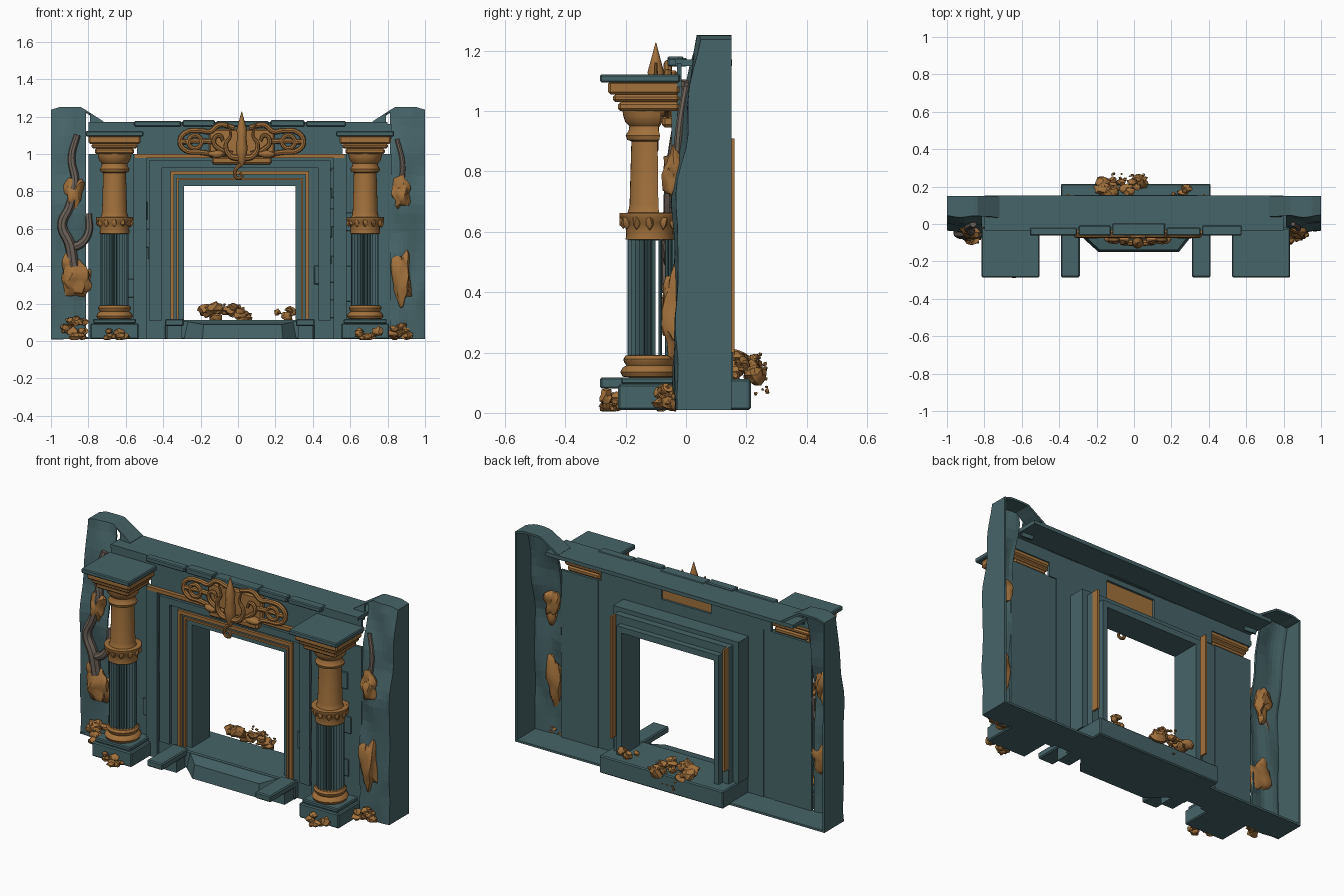
import bpy, bmesh, math, random
from mathutils import Vector, noise

if "Cube" in bpy.data.objects:
    bpy.data.objects.remove(bpy.data.objects["Cube"])
random.seed(4)

def mat(name, c):
    m = bpy.data.materials.new(name)
    m.diffuse_color = (*c, 1)
    m.use_nodes = True
    m.node_tree.nodes["Principled BSDF"].inputs["Base Color"].default_value = m.diffuse_color
    return m
STONE = mat("teal stone", (0.062, 0.128, 0.138))
GOLD = mat("aged gold", (0.36, 0.165, 0.045))
ROOT = mat("grey brown root", (0.15, 0.12, 0.10))
C = 0.01  # symmetry axis of the doorway and columns

def finish(name, bm, m, smooth=False):
    bmesh.ops.recalc_face_normals(bm, faces=bm.faces)
    me = bpy.data.meshes.new(name)
    bm.to_mesh(me)
    bm.free()
    me.materials.append(m)
    ob = bpy.data.objects.new(name, me)
    bpy.context.collection.objects.link(ob)
    if smooth:
        bpy.context.view_layer.objects.active = ob
        ob.select_set(True)
        bpy.ops.object.shade_smooth_by_angle(angle=math.radians(40))
        ob.select_set(False)
    return ob

def box(name, x0, x1, y0, y1, z0, z1, m=STONE, top=1.0, bevel=0.0):
    bm = bmesh.new()
    bmesh.ops.create_cube(bm, size=1)
    for v in bm.verts:
        k = top if v.co.z > 0 else 1
        v.co = ((x0+x1)/2 + v.co.x*(x1-x0)*k, (y0+y1)/2 + v.co.y*(y1-y0), (z0+z1)/2 + v.co.z*(z1-z0))
    if bevel:
        bmesh.ops.bevel(bm, geom=bm.edges[:], offset=bevel, segments=1, affect='EDGES')
    return finish(name, bm, m)

def pair(name, x0, x1, *a, **k):
    for s in (-1, 1):
        p, q = sorted((C+s*x0, C+s*x1))
        box(name, p, q, *a, **k)

def frame(name, hi, ho, zi, zo, y0, y1, m=STONE):
    pair(name + "_side", hi, ho, y0, y1, 0.11, zo, m)
    box(name + "_top", C-hi, C+hi, y0, y1, zi, zo, m)

def lathe(name, prof, cx, cy, m, a0=0, a1=360, n=28, flute=0.0):
    bm = bmesh.new()
    rows = []
    for r, z in prof:
        row = []
        for i in range(n+1):
            a = math.radians(a0+(a1-a0)*i/n)
            rr = r-flute*(i % 2)
            row.append(bm.verts.new((cx+rr*math.cos(a), cy+rr*math.sin(a), z)))
        rows.append(row)
    for p, q in zip(rows, rows[1:]):
        for i in range(n):
            bm.faces.new((p[i], p[i+1], q[i+1], q[i]))
    bmesh.ops.remove_doubles(bm, verts=bm.verts, dist=1e-5)
    return finish(name, bm, m, not flute)

def tube(name, pts, r, m=GOLD, taper=1.0, closed=False):
    cu = bpy.data.curves.new(name, 'CURVE')
    cu.dimensions = '3D'
    cu.bevel_depth, cu.bevel_resolution, cu.resolution_u = r, 2, 6
    cu.use_fill_caps = True
    sp = cu.splines.new('BEZIER')
    sp.bezier_points.add(len(pts)-1)
    sp.use_cyclic_u = closed
    for i, (b, p) in enumerate(zip(sp.bezier_points, pts)):
        b.co = p
        b.handle_left_type = b.handle_right_type = 'AUTO'
        b.radius = 1+(taper-1)*i/(len(pts)-1)
    ob = bpy.data.objects.new(name, cu)
    bpy.context.collection.objects.link(ob)
    me = bpy.data.meshes.new_from_object(ob.evaluated_get(bpy.context.evaluated_depsgraph_get()))
    bpy.data.objects.remove(ob)
    bm = bmesh.new()
    bm.from_mesh(me)
    finish(name, bm, m, True)

def rock(name, c, size, m=GOLD, rough=0.3, sub=2):
    bm = bmesh.new()
    bmesh.ops.create_icosphere(bm, subdivisions=sub, radius=1)
    off = Vector([random.uniform(0, 50) for _ in range(3)])
    for v in bm.verts:
        d = 1+rough*noise.noise(v.co*1.6+off)
        v.co = [max(c[i]+v.co[i]*size[i]*d, 0.005 if i == 2 else -9) for i in range(3)]
    return finish(name, bm, m, True)

def pile(name, x, y, z, n, size):
    for _ in range(n):
        r = random.uniform(0.6, 1.1)*size
        h = random.random()
        rock(name, [random.uniform(*x), random.uniform(*y), z[0]+(z[1]-z[0])*h], (r, r*0.8, r*0.75), rough=0.7)

# hollow wall: front sheets, roof, floor, seen open from the back
pair("wall_side_panel", 0.57, 0.81, -0.03, -0.015, 0.01, 1.0)
pair("wall_pilaster", 0.50, 0.57, -0.048, -0.02, 0.01, 1.0)
pair("wall_door_panel", 0.40, 0.50, -0.03, -0.015, 0.01, 1.0)
box("lintel_panel", C-0.4, C+0.4, -0.03, -0.015, 0.91, 1.0)
pair("frieze", 0.16, 0.55, -0.03, -0.015, 1.0, 1.16)
pair("frieze_over_column", 0.55, 0.81, -0.03, -0.015, 1.08, 1.16)
box("frieze_centre", C-0.16, C+0.16, -0.03, -0.015, 1.12, 1.16)
box("roof", -0.8, 0.8, -0.035, 0.153, 1.15, 1.172)
box("floor_plate", -1, 1, -0.03, 0.15, 0.01, 0.022)
xs = [-0.56, -0.3, -0.12, 0.17, 0.36, 0.58]
for i, (a, b) in enumerate(zip(xs, xs[1:])):
    box("cornice_block", a+0.004, b-0.004, -0.062, -0.02+0.012*(i % 3), 1.148, 1.176+0.005*(i % 2), bevel=0.005)
for i in range(20):
    s = random.choice((-1, 1))
    x, z = C+s*random.uniform(0.43, 0.76), random.uniform(0.12, 0.92)
    box("stone_course", x-0.035, x+0.035, -0.036, -0.028, z-0.05, z+0.05, bevel=0.003)

# rough end posts: bulging front, sloped top and outer cheek
def post(s):
    def top(u):
        return 1.175+0.077*min(1, max(0, (u-0.72)/0.12)) - 0.015*max(0, (u-0.95)/0.05)
    def front(u, z):
        y = -0.028 if z < 0.75 else -0.028+0.078*((z-0.75)/0.5)**1.2
        return y+0.022*noise.noise((u*9*s, z*5, 3+s))-0.012*math.sin(min(1, max(0, (u-0.78)/0.22))*math.pi)
    bm = bmesh.new()
    rows = []
    for i in range(13):
        u = 0.72+0.28*i/12
        if u < 0.8:
            zs = [1.13+(top(u)-1.13)*j/24 for j in range(25)]
        else:
            zs = [0.01+(top(u)-0.01)*j/24 for j in range(25)]
        row = [bm.verts.new((s*u, front(u, z), z)) for z in zs]
        row.append(bm.verts.new((s*u, 0.15, top(u))))
        rows.append(row)
    for p, q in zip(rows, rows[1:]):
        for j in range(25):
            if p[0].co.z > 1 and q[0].co.z < 1 and j < 24:
                continue
            bm.faces.new((p[j], p[j+1], q[j+1], q[j]))
    bm.faces.new(rows[-1] + [bm.verts.new((s, 0.15, 0.01))])
    ob = finish("end_post", bm, STONE)
    mod = ob.modifiers.new("thickness", 'SOLIDIFY')
    mod.thickness, mod.offset = 0.012, -1
for s in (-1, 1):
    post(s)

# stepped doorway with gold trims
frame("door_outer_frame", 0.42, 0.485, 0.925, 0.965, -0.046, -0.02)
frame("door_tunnel_outer", 0.37, 0.405, 0.91, 0.935, -0.03, 0.08)
frame("door_tunnel_middle", 0.33, 0.37, 0.865, 0.91, -0.025, 0.12)
frame("door_tunnel_inner", 0.298, 0.33, 0.83, 0.865, -0.015, 0.155)
frame("gold_trim_outer", 0.352, 0.37, 0.89, 0.91, -0.045, -0.02, GOLD)
frame("gold_trim_inner", 0.328, 0.338, 0.862, 0.872, -0.035, -0.012, GOLD)
pair("gold_rear_strip", 0.358, 0.37, 0.12, 0.16, 0.2, 0.91, GOLD)
pair("gold_frieze_line", 0.15, 0.56, -0.052, -0.028, 0.98, 1.0, GOLD)

# hearth, threshold and front slabs
box("threshold", C-0.4, C+0.4, -0.06, 0.215, 0.01, 0.112, bevel=0.006)
bm = bmesh.new()
outline = [(-0.31, -0.05), (0.31, -0.05), (0.23, -0.15), (-0.2, -0.15)]
lo = [bm.verts.new((C+x, y, 0.01)) for x, y in outline]
hi = [bm.verts.new((C+x*0.97, y+0.012, 0.108 if y > -0.1 else 0.088)) for x, y in outline]
bm.faces.new(lo)
bm.faces.new(hi)
for i in range(4):
    bm.faces.new((lo[i], lo[i-1], hi[i-1], hi[i]))
finish("hearth", bm, STONE)
pair("front_slab", 0.3, 0.4, -0.285, -0.04, 0.08, 0.118, bevel=0.006)
pair("front_slab_support", 0.31, 0.39, -0.14, -0.04, 0.01, 0.08)

# columns
for s in (-1, 1):
    x, y = C+s*0.67, -0.12
    box("column_plinth", x-0.128, x+0.128, -0.225, -0.02, 0.01, 0.095, bevel=0.006)
    box("column_plinth_cap", x-0.115, x+0.115, -0.215, -0.02, 0.095, 0.118, bevel=0.005)
    lathe("column_base", [(0.07, 0.118), (0.09, 0.12), (0.098, 0.135), (0.09, 0.15), (0.078, 0.157),
          (0.085, 0.168), (0.088, 0.178), (0.08, 0.19), (0.06, 0.192)], x, y, GOLD)
    lathe("fluted_shaft", [(0.075, 0.19), (0.075, 0.58)], x, y, STONE, 165, 375, 30, 0.017)
    for a in range(30, 160, 24):
        px, py = x+0.07*math.cos(math.radians(a)), y+0.07*math.sin(math.radians(a))
        lathe("flute_rod", [(0.006, 0.19), (0.006, 0.58)], px, py, STONE, n=8)
    lathe("column_collar", [(0.06, 0.572), (0.08, 0.575), (0.078, 0.6), (0.085, 0.63), (0.1, 0.65),
          (0.1, 0.662), (0.06, 0.664)], x, y, GOLD)
    for i in range(12):
        a = i*math.pi/6
        rock("collar_leaf", (x+0.088*math.cos(a), y+0.088*math.sin(a), 0.635), (0.014, 0.014, 0.026), sub=1)
    lathe("upper_shaft", [(0.075, 0.66), (0.07, 0.675), (0.067, 0.69), (0.061, 0.9), (0.075, 0.905), (0.08, 0.92), (0.07, 0.935),
          (0.068, 0.95), (0.082, 0.965), (0.088, 0.985), (0.092, 1.01)], x, y, GOLD, 155, 385, 20)
    for h, z0, z1 in ((0.105, 1.0, 1.03), (0.122, 1.03, 1.055), (0.138, 1.055, 1.1)):
        box("capital_step", x-h, x+h, y-h, -0.022, z0, z1, GOLD, bevel=0.008)
    box("capital_slab", x-0.155, x+0.155, -0.285, -0.02, 1.095, 1.122, bevel=0.005)

# crest ornament over the door
Y = -0.085
X = 0.02
box("crest_back", X-0.175, X+0.175, -0.062, -0.028, 0.985, 1.135, GOLD, bevel=0.008)
box("crest_foot", X-0.16, X+0.16, -0.08, -0.03, 0.945, 0.985, GOLD, bevel=0.01)
lathe("crest_spike", [(0.001, 0.93), (0.02, 0.96), (0.032, 1.03), (0.024, 1.09), (0.028, 1.13), (0.014, 1.18), (0.001, 1.228)], X, -0.1, GOLD, n=14)
tube("crest_hook", [(X, -0.1, 0.95), (X-0.035, -0.1, 0.91), (X-0.03, -0.1, 0.875), (X+0.002, -0.1, 0.88), (X-0.01, -0.1, 0.9)], 0.011, taper=0.6)
for s in (-1, 1):
    def P(pts, y=Y):
        return [(X+s*a, y, b) for a, b in pts]
    tube("crest_prong", P([(0, 0.98), (0.06, 0.99), (0.085, 1.05), (0.06, 1.1), (0.075, 1.16)], -0.1), 0.019, taper=0.25)
    tube("crest_scroll", P([(0.04, 1.14), (0.12, 1.155), (0.17, 1.12), (0.22, 1.125), (0.3, 1.115), (0.33, 1.065),
         (0.3, 1.02), (0.22, 1.01), (0.17, 1.0), (0.12, 0.97)], -0.06), 0.014)
    tube("crest_ring", P([(0.25, 1.1), (0.285, 1.065), (0.25, 1.03), (0.215, 1.065)], -0.065), 0.012, closed=True)
    tube("crest_tendril", P([(0.05, 1.0), (0.11, 1.02), (0.15, 1.07), (0.12, 1.1), (0.1, 1.07)]), 0.015, taper=0.6)
    tube("crest_band", P([(0.15, 1.065), (0.23, 1.07), (0.32, 1.065)], -0.06), 0.014)
    rock("crest_leaf", (X+s*0.13, -0.08, 1.0), (0.05, 0.03, 0.02))

# hanging growths and roots on the end posts
for s in (-1, 1):
    rock("upper_growth", (s*0.875, -0.03, 0.79), (0.05, 0.045, 0.085), rough=0.6, sub=3)
    rock("growth_tail", (s*0.885, -0.025, 0.71), (0.025, 0.025, 0.06), sub=2)
rock("lower_growth", (0.875, -0.04, 0.34), (0.05, 0.04, 0.15), rough=0.5, sub=3)
rock("lower_growth", (-0.87, -0.045, 0.33), (0.085, 0.04, 0.085), rough=0.5, sub=3)
rock("lower_growth_stem", (-0.9, -0.045, 0.41), (0.04, 0.03, 0.07), sub=3)
tube("root", [(-0.86, 0, 1.1), (-0.89, -0.02, 0.98), (-0.87, -0.04, 0.85), (-0.9, -0.05, 0.72), (-0.94, -0.05, 0.62),
     (-0.9, -0.055, 0.52), (-0.88, -0.05, 0.4)], 0.018, ROOT, 1.7)
tube("root_branch", [(-0.8, -0.035, 0.68), (-0.8, -0.05, 0.58), (-0.84, -0.055, 0.52), (-0.9, -0.05, 0.5)], 0.018, ROOT, 1.4)
tube("root_right", [(0.85, 0, 1.08), (0.88, -0.02, 0.95), (0.87, -0.03, 0.82)], 0.012, ROOT, 1.3)

# rubble
pile("doorway_rubble", (-0.17, 0.04), (0.17, 0.23), (0.12, 0.185), 14, 0.04)
pile("doorway_rubble_small", (0.2, 0.3), (0.15, 0.2), (0.115, 0.175), 6, 0.024)
pile("fallen_crumbs", (-0.12, 0.06), (0.22, 0.27), (0.05, 0.2), 14, 0.009)
for s in (-1, 1):
    pile("post_rubble", tuple(sorted((s*0.82, s*0.92))), (-0.09, -0.04), (0.02, 0.12), 13, 0.03)
    pile("plinth_rubble", (C+s*0.67-0.07, C+s*0.67+0.07), (-0.265, -0.225), (0.015, 0.055), 8, 0.027)
